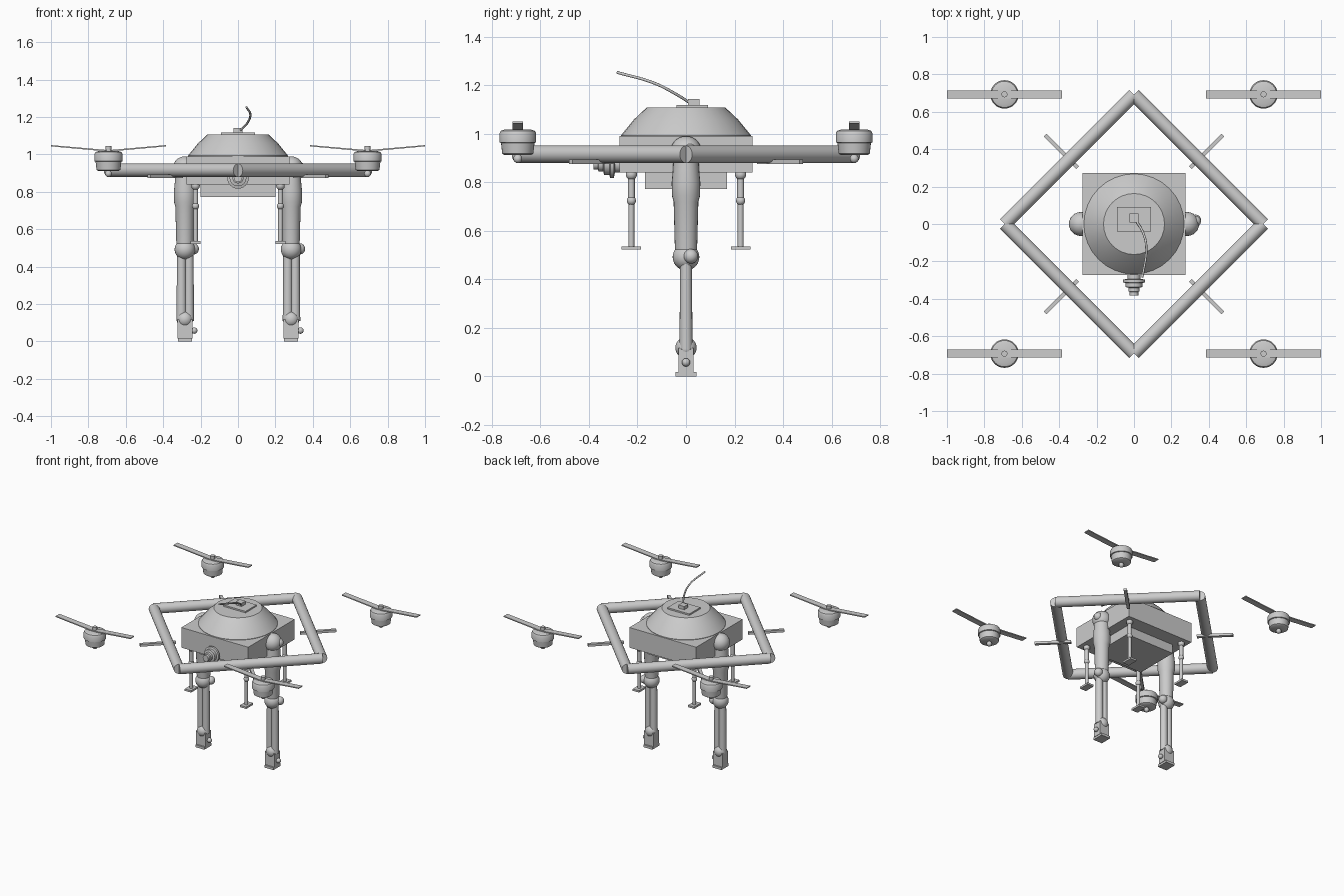
import bpy, bmesh, math
from mathutils import Vector, Matrix

if "Cube" in bpy.data.objects:
    bpy.data.objects.remove(bpy.data.objects["Cube"])

grey = bpy.data.materials.new("light grey")
grey.diffuse_color = (0.6, 0.6, 0.6, 1)
grey.use_nodes = True
grey.node_tree.nodes["Principled BSDF"].inputs["Base Color"].default_value = grey.diffuse_color


def finish(name, bm, smooth=True):
    bmesh.ops.recalc_face_normals(bm, faces=bm.faces)
    me = bpy.data.meshes.new(name)
    bm.to_mesh(me)
    bm.free()
    me.materials.append(grey)
    ob = bpy.data.objects.new(name, me)
    bpy.context.collection.objects.link(ob)
    if smooth:
        bpy.ops.object.select_all(action='DESELECT')
        ob.select_set(True)
        bpy.context.view_layer.objects.active = ob
        bpy.ops.object.shade_smooth_by_angle(angle=math.radians(35))
    return ob


def box(name, x, y, z, turn=0):
    """Box from (min, max) pairs, optionally turned about its own centre."""
    bm = bmesh.new()
    size = [b - a for a, b in (x, y, z)]
    mid = [(a + b) / 2 for a, b in (x, y, z)]
    bmesh.ops.create_cube(bm, size=1, matrix=Matrix.Translation(mid)
                          @ Matrix.Rotation(turn, 4, 'Z') @ Matrix.Diagonal((*size, 1)))
    return finish(name, bm, False)


def ball(name, loc, r):
    bm = bmesh.new()
    bmesh.ops.create_uvsphere(bm, u_segments=24, v_segments=14, radius=r,
                              matrix=Matrix.Translation(loc))
    return finish(name, bm)


def lathe(name, loc, profile, axis=(0, 0, 1), n=24):
    """Capped solid of revolution; profile is (radius, distance along axis)."""
    bm = bmesh.new()
    m = Matrix.Translation(loc) @ Vector((0, 0, 1)).rotation_difference(Vector(axis)).to_matrix().to_4x4()
    rings = [[bm.verts.new(m @ Vector((r * math.cos(2 * math.pi * i / n),
                                       r * math.sin(2 * math.pi * i / n), h)))
              for i in range(n)] for r, h in profile]
    for a, b in zip(rings, rings[1:]):
        for i in range(n):
            j = (i + 1) % n
            bm.faces.new((a[i], a[j], b[j], b[i]))
    bm.faces.new(rings[0])
    bm.faces.new(rings[-1])
    return finish(name, bm)


def blades(name, x, y):
    """Two-bladed propeller with raised tips."""
    bm = bmesh.new()
    outline = [(-.3075, 1.043), (0, 1.015), (.3075, 1.043),
               (.3075, 1.050), (0, 1.023), (-.3075, 1.050)]
    front = [bm.verts.new((x + px, y - .022, pz)) for px, pz in outline]
    back = [bm.verts.new((x + px, y + .022, pz)) for px, pz in outline]
    for side in (front, back):
        bm.faces.new((side[0], side[1], side[4], side[5]))
        bm.faces.new((side[1], side[2], side[3], side[4]))
    for i in range(6):
        j = (i + 1) % 6
        bm.faces.new((front[i], front[j], back[j], back[i]))
    return finish(name, bm, False)


# Body, belly and domed lid
box("body", (-.275, .275), (-.273, .273), (.84, .99))
box("belly", (-.2, .2), (-.168, .168), (.773, .84))
lathe("dome", (0, 0, 0), [(.268, .985), (.268, .993), (.215, 1.058), (.163, 1.107)], n=32)
box("lid_plate", (-.09, .09), (-.04, .09), (1.105, 1.118))
box("antenna_base", (-.024, .024), (.008, .055), (1.115, 1.142))

# Bent antenna
cu = bpy.data.curves.new("antenna", 'CURVE')
cu.dimensions = '3D'
cu.bevel_depth = .006
cu.bevel_resolution = 2
cu.use_fill_caps = True
cu.materials.append(grey)
sp = cu.splines.new('BEZIER')
path = [(.01, .02, 1.125), (.05, -.05, 1.168), (.066, -.13, 1.208), (.045, -.285, 1.253)]
sp.bezier_points.add(len(path) - 1)
for bp, co in zip(sp.bezier_points, path):
    bp.co = co
    bp.handle_left_type = bp.handle_right_type = 'AUTO'
bpy.context.collection.objects.link(bpy.data.objects.new("antenna", cu))

# Front camera
lathe("camera", (0, 0, .875), [(.035, .265), (.035, .293), (.058, .297), (.058, .312), (.045, .316),
                               (.045, .337), (.03, .341), (.03, .36), (.023, .363), (.023, .382)],
      axis=(0, -1, 0))

# Square frame of four tubes
corners = [Vector(c) for c in ((.692, 0, .915), (0, .692, .915), (-.692, 0, .915), (0, -.692, .915))]
for i in range(4):
    a, b = corners[i], corners[(i + 1) % 4]
    lathe("frame_tube", a, [(.036, 0), (.036, (b - a).length)], axis=(b - a).normalized())

for sx in (-1, 1):
    for sy in (-1, 1):
        # Rod crossing under each frame tube
        cx, cy = sx * .388, sy * .388
        box("cross_rod", (cx - .123, cx + .123), (cy - .011, cy + .011), (.875, .893),
            turn=sx * sy * math.pi / 4)

        # Motor and propeller
        mx, my = sx * .6925, sy * .693
        lathe("motor", (mx, my, 0), [(.055, .912), (.064, .918), (.069, .962), (.076, .964),
                                     (.076, 1.0), (.07, 1.012), (.052, 1.018)], n=32)
        ball("motor_knob", (mx, my, .897), .018)
        lathe("propeller_hub", (mx, my, 0), [(.016, 1.01), (.016, 1.045)], n=16)
        blades("propeller", mx, my)

        # Short landing strut
        x, y = sx * .227, sy * .225
        ball("strut_mount", (x, y, .832), .023)
        lathe("strut_upper", (x, y, 0), [(.014, .72), (.014, .83)], n=16)
        ball("strut_joint", (x, y, .724), .019)
        lathe("strut_lower", (x, y, 0), [(.012, .53), (.012, .72)], n=16)
        box("strut_foot", (x - .026, x + .026), (y - .04, y + .04), (.522, .536))

    # Long jointed leg
    x = sx * .284
    ball("hip", (x, 0, .926), .064)
    ball("hip_bolt", (x + .045, .015, .93), .029)
    lathe("thigh", (x, 0, 0), [(.042, .5), (.046, .535), (.051, .72), (.058, .745),
                               (.059, .80), (.054, .85), (.05, .926)])
    ball("knee", (x, 0, .492), .055)
    ball("knee_bolt", (x + .045, .02, .495), .03)
    for dx in (-.018, .022):
        lathe("shin_rod", (x + dx, 0, 0), [(.027, .11), (.024, .48)], n=16)
    ball("ankle", (x, 0, .118), .044)
    box("foot", (x - .04, x + .04), (-.031, .031), (.015, .118))
    box("sole", (x - .037, x + .037), (-.043, .043), (0, .018))
    lathe("foot_bolt_pin", (x + .035, 0, .058), [(.008, 0), (.008, .02)], axis=(1, 0, 0), n=12)
    ball("foot_bolt", (x + .05, 0, .058), .017)
